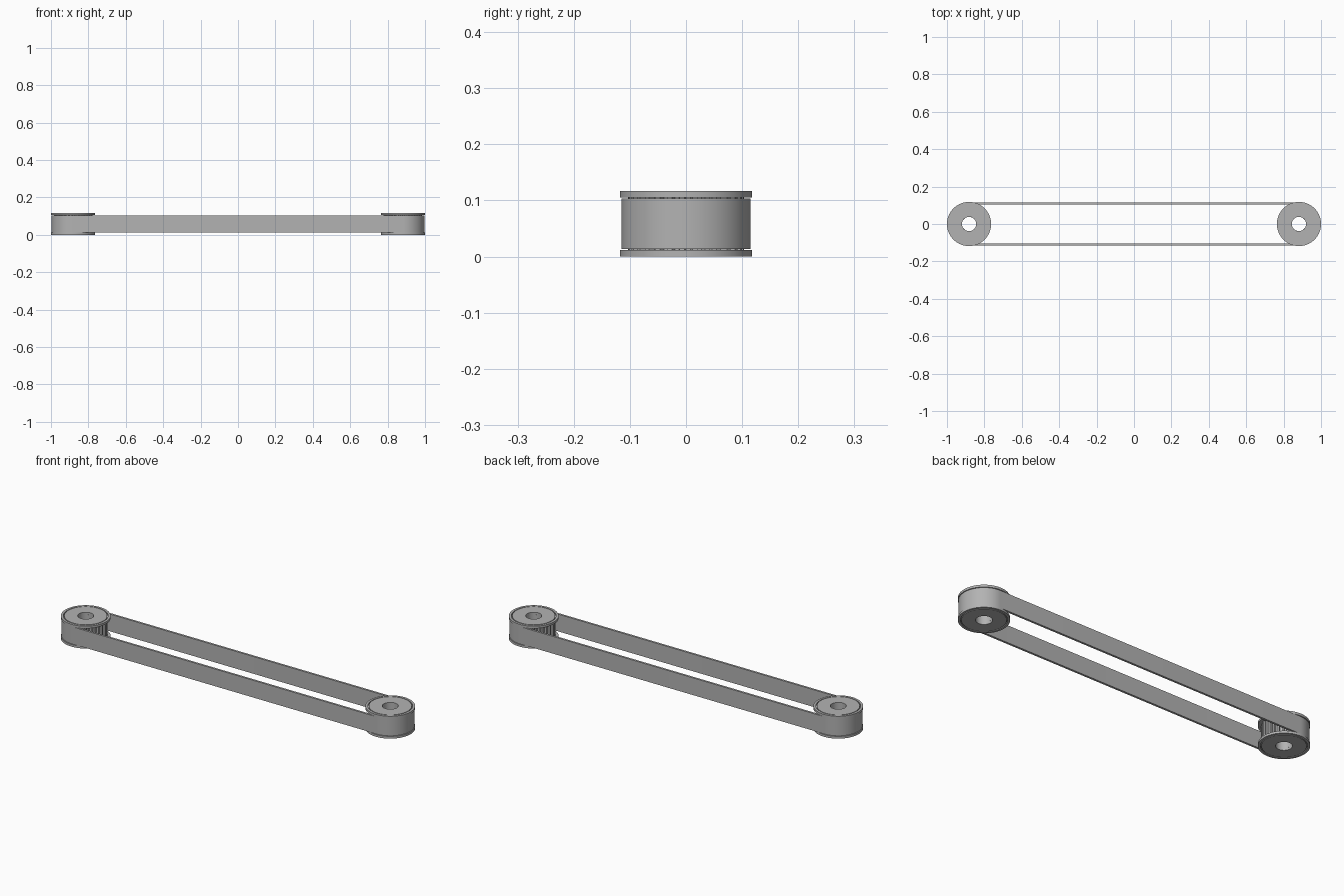
import bpy, bmesh
from math import cos, sin, pi, radians

if "Cube" in bpy.data.objects:
    bpy.data.objects.remove(bpy.data.objects["Cube"])

HEIGHT = 0.117
CENTRE_X = 0.882
FLANGE_R = 0.118
FLANGE_T = 0.012
BORE_R = 0.038
TEETH = 28

metal = bpy.data.materials.new("plain grey")
metal.use_nodes = True
grey = (0.45, 0.45, 0.45, 1)
metal.diffuse_color = grey
metal.node_tree.nodes["Principled BSDF"].inputs["Base Color"].default_value = grey


def finish(name, bm, x=0):
    bmesh.ops.recalc_face_normals(bm, faces=bm.faces)
    mesh = bpy.data.meshes.new(name)
    bm.to_mesh(mesh)
    bm.free()
    mesh.materials.append(metal)
    obj = bpy.data.objects.new(name, mesh)
    obj.location.x = x
    bpy.context.collection.objects.link(obj)
    bpy.ops.object.select_all(action="DESELECT")
    bpy.context.view_layer.objects.active = obj
    obj.select_set(True)
    bpy.ops.object.shade_smooth_by_angle(angle=radians(30))
    return obj


def ring_solid(name, outer, inner, z0, z1, x=0):
    """Closed band between two matching outlines."""
    bm = bmesh.new()
    loops = [[bm.verts.new((px, py, z)) for px, py in outline]
             for outline, z in ((outer, z0), (outer, z1), (inner, z1), (inner, z0))]
    n = len(outer)
    for a, b in zip(loops, loops[1:] + loops[:1]):
        for i in range(n):
            j = (i + 1) % n
            bm.faces.new((a[i], a[j], b[j], b[i]))
    return finish(name, bm, x)


def lathe(name, profile, x, steps=96):
    """Closed radius/height profile turned round the vertical axis."""
    bm = bmesh.new()
    rings = [[bm.verts.new((r * cos(2 * pi * i / steps), r * sin(2 * pi * i / steps), z))
              for i in range(steps)] for r, z in profile]
    for a, b in zip(rings, rings[1:] + rings[:1]):
        for i in range(steps):
            j = (i + 1) % steps
            bm.faces.new((a[i], a[j], b[j], b[i]))
    return finish(name, bm, x)


def stadium(r, steps=48):
    """Outline of a loop stretched round both pulleys."""
    pts = []
    for side, start in ((1, -pi / 2), (-1, pi / 2)):
        for i in range(steps + 1):
            a = start + pi * i / steps
            pts.append((side * CENTRE_X + r * cos(a), r * sin(a)))
    return pts


def polar(r, a):
    return (r * cos(a), r * sin(a))


# toothed drum outline and matching bore outline
drum, bore = [], []
for t in range(TEETH):
    for r, f in ((0.09, 0.0), (0.09, 0.4), (0.103, 0.5), (0.103, 0.9)):
        angle = 2 * pi * (t + f) / TEETH
        drum.append(polar(r, angle))
        bore.append(polar(BORE_R, angle))

# flange section with a narrow groove in its outward face
g0, g1, depth = 0.102, 0.106, 0.007
section = [(BORE_R, 0), (g0, 0), (g0, depth), (g1, depth), (g1, 0),
           (FLANGE_R, 0), (FLANGE_R, FLANGE_T), (BORE_R, FLANGE_T)]

for side, x in (("left", CENTRE_X), ("right", -CENTRE_X)):
    ring_solid(side + "_toothed_drum", drum, bore, FLANGE_T, HEIGHT - FLANGE_T, x)
    lathe(side + "_bottom_flange", section, x)
    lathe(side + "_top_flange", [(r, HEIGHT - z) for r, z in section], x)

# belt
ring_solid("belt", stadium(0.115), stadium(0.104), 0.0135, HEIGHT - 0.0135)
